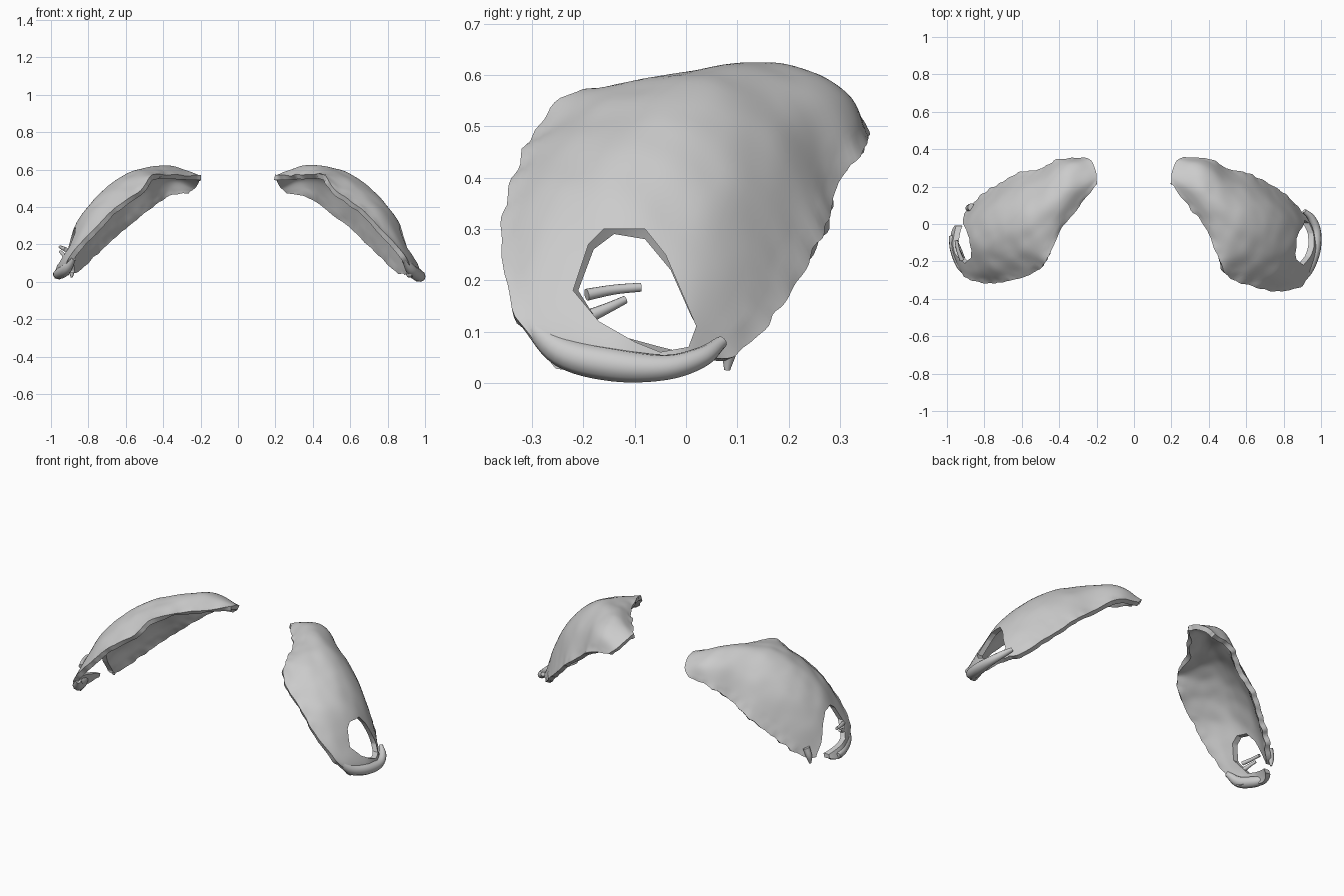
import bpy, bmesh
from mathutils import Vector, noise

if "Cube" in bpy.data.objects:
    bpy.data.objects.remove(bpy.data.objects["Cube"])

# Cross-sections of the right plate, inner tip to outer foot; each runs front edge to back edge
SECTIONS = [
    [(.20, .22, .57), (.20, .26, .565), (.21, .30, .55), (.23, .34, .52), (.27, .36, .48)],
    [(.27, .12, .57), (.31, .18, .61), (.35, .24, .61), (.37, .31, .56), (.40, .345, .46)],
    [(.38, -.02, .575), (.42, .05, .615), (.46, .13, .61), (.50, .22, .53), (.52, .29, .37)],
    [(.46, -.20, .57), (.54, -.08, .585), (.60, .04, .575), (.63, .16, .47), (.62, .27, .29)],
    [(.52, -.29, .49), (.65, -.19, .50), (.73, -.06, .48), (.76, .08, .39), (.73, .21, .19)],
    [(.65, -.34, .40), (.77, -.25, .38), (.84, -.11, .35), (.86, .03, .25), (.81, .16, .11)],
    [(.77, -.36, .28), (.86, -.28, .23), (.91, -.14, .20), (.915, -.01, .15), (.88, .09, .05)],
    [(.90, -.33, .13), (.94, -.25, .09), (.97, -.13, .07), (.95, -.02, .06), (.91, .05, .05)],
    [(.93, -.25, .03), (.95, -.18, .015), (.98, -.11, .01), (.97, -.03, .02), (.92, .04, .04)],
]
HOLE = [(-.22, .18), (-.19, .27), (-.16, .3), (-.08, .3), (-.04, .25), (-.01, .18),
        (.02, .11), (.005, .07), (-.05, .06), (-.1, .08), (-.17, .12)]
OPEN_HOLE = [(-.21, .18), (-.18, .26), (-.14, .29), (-.08, .28), (-.03, .22), (.01, .13),
             (.05, .06), (.05, -.05), (.0, -.05), (-.01, .06), (-.05, .07), (-.16, .1)]


def spline(points, steps):
    """Smooth curve through the points."""
    p = [Vector(q) for q in points]
    p = [p[0] * 2 - p[1]] + p + [p[-1] * 2 - p[-2]]
    out = []
    for i in range(1, len(p) - 2):
        a, b, c, d = p[i - 1:i + 3]
        for k in range(steps):
            t = k / steps
            out.append(.5 * (2 * b + (c - a) * t + (2 * a - 5 * b + 4 * c - d) * t * t
                             + (3 * b - a - 3 * c + d) * t ** 3))
    return out + [p[-2]]


def place(v, side):
    """Left plate is a slightly shallower mirror image."""
    return v if side > 0 else Vector((-v.x, v.y * .88 if v.y < 0 else v.y, v.z * .98 + .01))


def make_object(name, verts, faces):
    me = bpy.data.meshes.new(name)
    me.from_pydata(verts, [], faces)
    ob = bpy.data.objects.new(name, me)
    bpy.context.collection.objects.link(ob)
    bm = bmesh.new()
    bm.from_mesh(me)
    if name.endswith("cutter"):
        bmesh.ops.recalc_face_normals(bm, faces=bm.faces)
    bm.to_mesh(me)
    bm.free()
    return ob


def smooth(ob):
    bpy.ops.object.select_all(action='DESELECT')
    ob.select_set(True)
    bpy.context.view_layer.objects.active = ob
    bpy.ops.object.shade_smooth_by_angle(angle=.8)


def plate(name, side, hole):
    rows = [spline(s, 10) for s in SECTIONS]
    cols = [spline(c, 9) for c in zip(*rows)]
    nv, nu = len(cols), len(cols[0])
    verts = []
    for i in range(nu):
        for j in range(nv):
            v = cols[j][i].copy()
            # uneven surface and ragged front/back edges
            edge = max(0, abs(2 * j / (nv - 1) - 1) - .8) * 5
            across = (cols[-1][i] - cols[0][i]).normalized()
            v += across * edge * .012 * noise.noise(v * 22 + Vector((side, 0, 3)))
            v.z += .006 * noise.noise(v * 12)
            verts.append(place(v, side))
    faces = []
    for i in range(nu - 1):
        for j in range(nv - 1):
            f = (i * nv + j, (i + 1) * nv + j, (i + 1) * nv + j + 1, i * nv + j + 1)
            faces.append(f if side > 0 else f[::-1])
    ob = make_object(name, verts, faces)
    sol = ob.modifiers.new("thickness", 'SOLIDIFY')
    sol.thickness, sol.offset = .028, -1

    # cutter for the side opening
    n = len(hole)
    cv = [(side * x, y, z) for x in (.72, 1.1) for y, z in hole]
    cf = [tuple(range(n)), tuple(range(n, 2 * n))]
    cf += [(k, (k + 1) % n, n + (k + 1) % n, n + k) for k in range(n)]
    cutter = make_object(name + "_cutter", cv, cf)
    cutter.hide_render = True
    cut = ob.modifiers.new("opening", 'BOOLEAN')
    cut.operation, cut.object, cut.solver = 'DIFFERENCE', cutter, 'EXACT'
    bpy.context.view_layer.objects.active = ob
    for m in ("thickness", "opening"):
        bpy.ops.object.modifier_apply(modifier=m)
    bpy.data.objects.remove(cutter)
    smooth(ob)


def rod(name, side, points, radii):
    """Tapered organic rod along a smooth path."""
    cu = bpy.data.curves.new(name, 'CURVE')
    cu.dimensions, cu.bevel_depth, cu.bevel_resolution, cu.use_fill_caps = '3D', 1, 3, True
    path = spline(points, 6)
    rad = spline([(r, 0, 0) for r in radii], 6)
    sp = cu.splines.new('POLY')
    sp.points.add(len(path) - 1)
    for q, v, r in zip(sp.points, path, rad):
        q.co = (*place(v, side), 1)
        q.radius = max(r.x, .002)
    ob = bpy.data.objects.new(name, cu)
    bpy.context.collection.objects.link(ob)
    bpy.ops.object.select_all(action='DESELECT')
    ob.select_set(True)
    bpy.context.view_layer.objects.active = ob
    bpy.ops.object.convert(target='MESH')
    smooth(bpy.context.object)


# Curved plates
plate("right_plate", 1, HOLE)
plate("left_plate", -1, OPEN_HOLE)

# Thick lower rims beneath the openings
rod("right_rim", 1, [(.89, -.31, .12), (.93, -.24, .06), (.965, -.14, .035), (.975, -.04, .03),
                     (.95, .03, .05), (.91, .07, .08)], [.015, .03, .033, .025, .02, .012])
rod("left_rim", -1, [(.88, -.31, .12), (.92, -.25, .06), (.955, -.15, .035), (.975, -.07, .03)],
    [.015, .03, .03, .015])

# Broken splinters in the left opening, and the spur behind it
rod("upper_splinter", -1, [(.92, -.22, .165), (.94, -.16, .175), (.95, -.10, .18)], [.012, .01, .009])
rod("lower_splinter", -1, [(.92, -.22, .12), (.935, -.17, .14), (.95, -.135, .155)], [.014, .01, .008])
rod("spur", -1, [(.87, .09, .11), (.885, .085, .06), (.89, .08, .015)], [.02, .017, .006])
